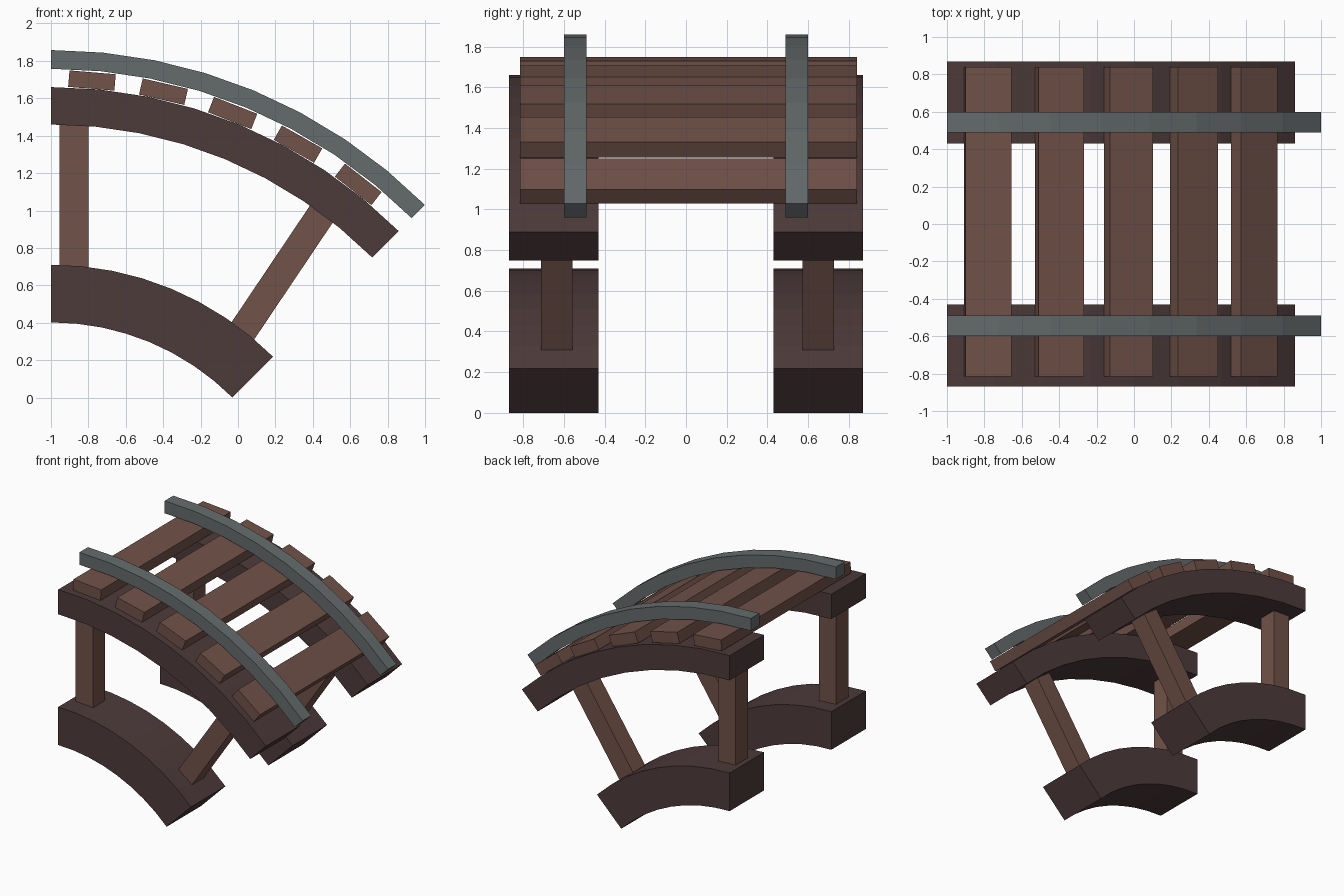
import bpy
import bmesh
from math import sin, cos, radians
from mathutils import Matrix, Vector

cube = bpy.data.objects.get("Cube")
if cube:
    bpy.data.objects.remove(cube, do_unlink=True)

# All arcs share one centre, at the left end and below the ground
CX, CZ = -1.0, -0.97
SWEEP = 45
SEGMENTS = 8


def material(name, rgb):
    m = bpy.data.materials.new(name)
    m.use_nodes = True
    m.diffuse_color = (*rgb, 1)
    bsdf = m.node_tree.nodes["Principled BSDF"]
    bsdf.inputs["Base Color"].default_value = (*rgb, 1)
    bsdf.inputs["Roughness"].default_value = 0.8
    return m


dark_wood = material("dark wood", (0.075, 0.043, 0.043))
wood = material("brown wood", (0.165, 0.085, 0.066))
steel = material("grey steel", (0.13, 0.148, 0.152))


def finish(name, bm, mat):
    bmesh.ops.recalc_face_normals(bm, faces=bm.faces)
    mesh = bpy.data.meshes.new(name)
    bm.to_mesh(mesh)
    bm.free()
    mesh.materials.append(mat)
    obj = bpy.data.objects.new(name, mesh)
    bpy.context.collection.objects.link(obj)
    return obj


def on_arc(radius, degrees, y=0):
    a = radians(degrees)
    return Vector((CX + radius * sin(a), y, CZ + radius * cos(a)))


def arc_beam(name, inner, outer, y0, y1, mat):
    """Rectangular section swept along the shared arc."""
    bm = bmesh.new()
    rings = []
    for i in range(SEGMENTS + 1):
        deg = SWEEP * i / SEGMENTS
        corners = ((inner, y0), (outer, y0), (outer, y1), (inner, y1))
        rings.append([bm.verts.new(on_arc(r, deg, y)) for r, y in corners])
    for a, b in zip(rings, rings[1:]):
        for k in range(4):
            n = (k + 1) % 4
            bm.faces.new((a[k], a[n], b[n], b[k]))
    bm.faces.new(rings[0])
    bm.faces.new(rings[-1])
    return finish(name, bm, mat)


def box(name, centre, size, tilt, mat):
    """Box leaning toward +x by tilt degrees."""
    bm = bmesh.new()
    bmesh.ops.create_cube(bm, size=1)
    bm.transform(Matrix.Translation(centre)
                 @ Matrix.Rotation(radians(tilt), 4, 'Y')
                 @ Matrix.Diagonal((*size, 1)))
    return finish(name, bm, mat)


# Both sides: curved beams, rail and two posts
for side, s, post_y in (("front", -1, -0.635), ("back", 1, 0.65)):
    arc_beam(f"{side}_lower_beam", 1.372, 1.68, s * 0.43, s * 0.87, dark_wood)
    arc_beam(f"{side}_upper_beam", 2.43, 2.63, s * 0.43, s * 0.87, dark_wood)
    arc_beam(f"{side}_rail", 2.728, 2.828, s * 0.49, s * 0.60, steel)
    box(f"{side}_upright_post", (-0.877, post_y, 1.08),
        (0.155, 0.155, 0.82), 0, wood)
    box(f"{side}_slanted_post", (0.238, post_y, 0.672),
        (0.152, 0.155, 0.88), 33.9, wood)

# Cross planks lying on the upper beams
for i in range(5):
    deg = 4.7 + 8.3 * i
    box(f"plank_{i + 1}", on_arc(2.674, deg, 0.012),
        (0.248, 1.655, 0.088), deg, wood)
